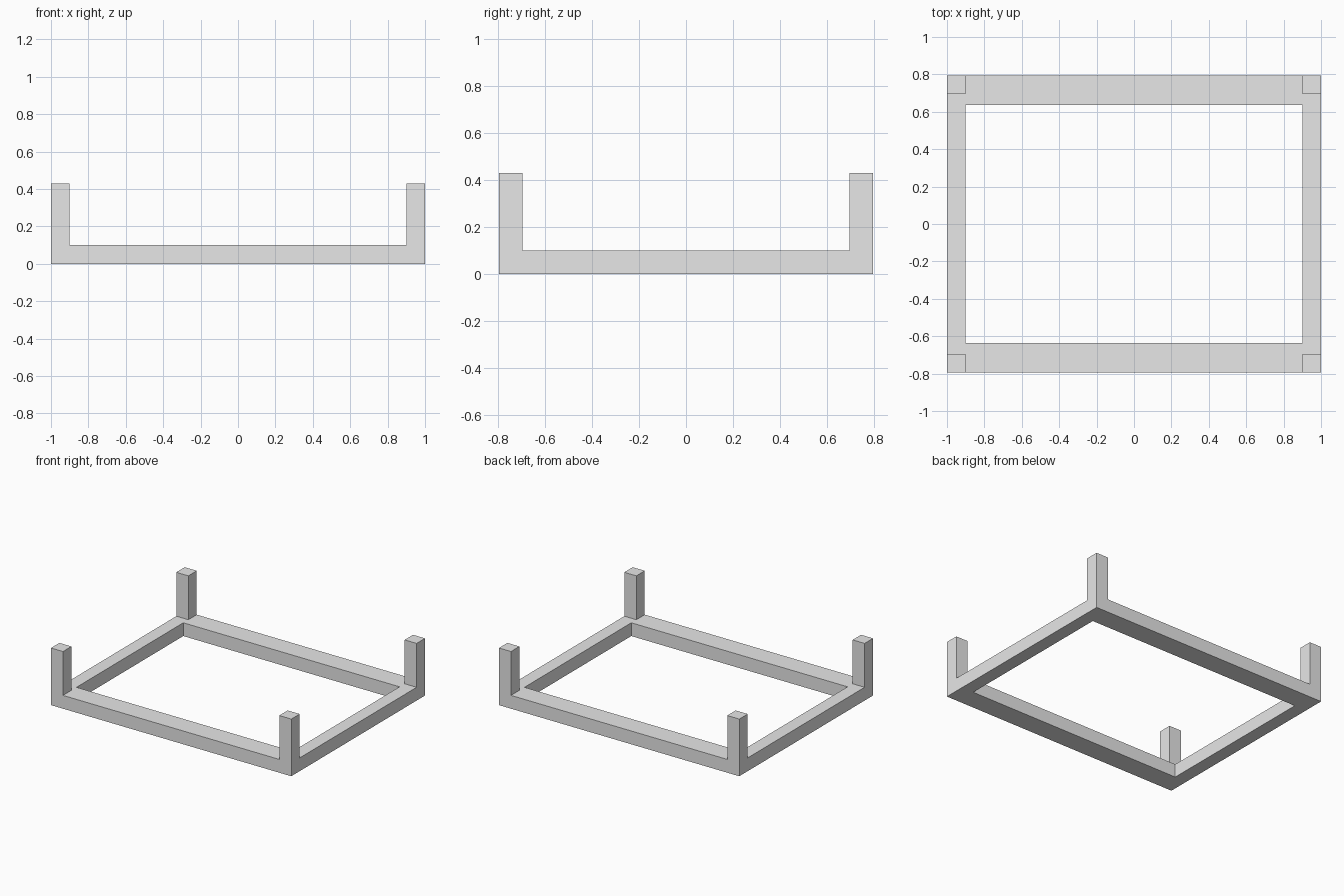
import bpy
import bmesh

cube = bpy.data.objects.get("Cube")
if cube:
    bpy.data.objects.remove(cube, do_unlink=True)

HALF_X, HALF_Y = 1.0, 0.795
SIDE_RAIL, END_RAIL = 0.10, 0.16
RAIL_TOP, POST_TOP = 0.10, 0.43
POST = 0.10

grey = bpy.data.materials.new("plain grey")
grey.use_nodes = True
colour = (0.8, 0.8, 0.8, 1.0)
grey.diffuse_color = colour
grey.node_tree.nodes["Principled BSDF"].inputs["Base Color"].default_value = colour


def finish(name, bm):
    bmesh.ops.recalc_face_normals(bm, faces=bm.faces)
    mesh = bpy.data.meshes.new(name)
    bm.to_mesh(mesh)
    bm.free()
    mesh.materials.append(grey)
    obj = bpy.data.objects.new(name, mesh)
    bpy.context.collection.objects.link(obj)


def extrude_up(bm, faces, height):
    geom = bmesh.ops.extrude_face_region(bm, geom=faces)["geom"]
    top = [v for v in geom if isinstance(v, bmesh.types.BMVert)]
    bmesh.ops.translate(bm, verts=top, vec=(0, 0, height))


CORNERS = [(-1, -1), (1, -1), (1, 1), (-1, 1)]

# Base frame: a mitred ring raised into four joined rails
bm = bmesh.new()
outer = [bm.verts.new((sx * HALF_X, sy * HALF_Y, 0)) for sx, sy in CORNERS]
inner = [bm.verts.new((sx * (HALF_X - SIDE_RAIL), sy * (HALF_Y - END_RAIL), 0))
         for sx, sy in CORNERS]
ring = []
for i in range(4):
    j = (i + 1) % 4
    ring.append(bm.faces.new((outer[i], outer[j], inner[j], inner[i])))
extrude_up(bm, ring, RAIL_TOP)
finish("base_frame", bm)

# Corner posts standing flush with the outside of the frame
for sx, sy in CORNERS:
    bm = bmesh.new()
    foot = [bm.verts.new((sx * (HALF_X - POST / 2) + cx * POST / 2,
                          sy * (HALF_Y - POST / 2) + cy * POST / 2, RAIL_TOP))
            for cx, cy in CORNERS]
    extrude_up(bm, [bm.faces.new(foot)], POST_TOP - RAIL_TOP)
    end = "front" if sy < 0 else "back"
    side = "left" if sx > 0 else "right"
    finish(f"{end}_{side}_post", bm)
